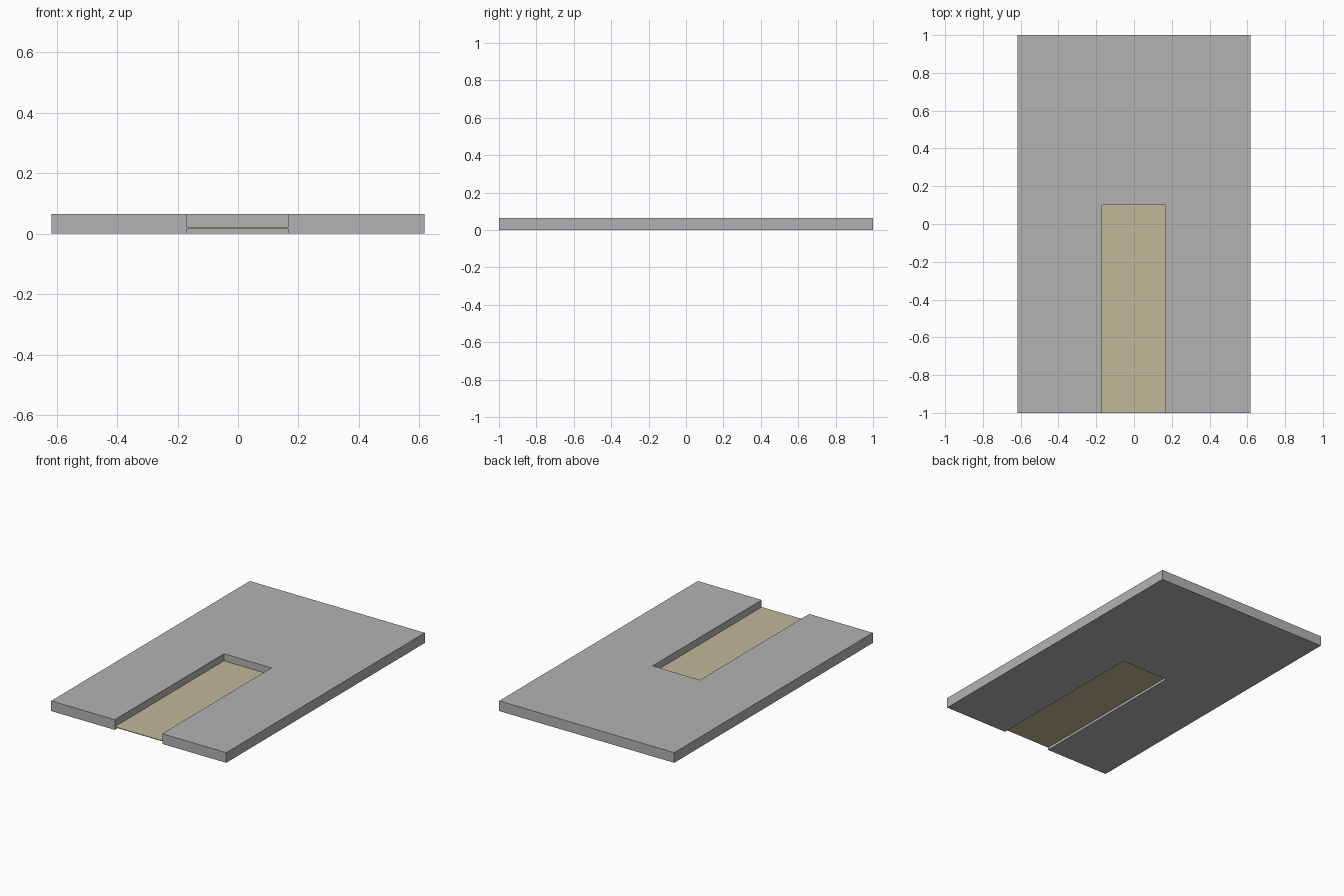
import bpy
import bmesh

cube = bpy.data.objects.get("Cube")
if cube:
    bpy.data.objects.remove(cube, do_unlink=True)


def make_material(name, rgb):
    mat = bpy.data.materials.new(name)
    mat.use_nodes = True
    colour = (*rgb, 1.0)
    mat.diffuse_color = colour
    mat.node_tree.nodes["Principled BSDF"].inputs["Base Color"].default_value = colour
    return mat


def extrude_outline(name, outline, bottom, top, mat):
    """Raise a flat outline into a solid between two heights."""
    bm = bmesh.new()
    face = bm.faces.new([bm.verts.new((x, y, bottom)) for x, y in outline])
    result = bmesh.ops.extrude_face_region(bm, geom=[face], use_keep_orig=True)
    raised = [v for v in result["geom"] if isinstance(v, bmesh.types.BMVert)]
    bmesh.ops.translate(bm, verts=raised, vec=(0, 0, top - bottom))
    bmesh.ops.recalc_face_normals(bm, faces=bm.faces)
    mesh = bpy.data.meshes.new(name)
    bm.to_mesh(mesh)
    bm.free()
    mesh.materials.append(mat)
    obj = bpy.data.objects.new(name, mesh)
    bpy.context.collection.objects.link(obj)
    return obj


def rectangle(x0, x1, y0, y1):
    return [(x0, y0), (x1, y0), (x1, y1), (x0, y1)]


grey = make_material("concrete grey", (0.45, 0.45, 0.45))
tan = make_material("sand tan", (0.53, 0.48, 0.32))

HALF_WIDTH, HEIGHT = 0.617, 0.065
SLOT_LEFT, SLOT_RIGHT, SLOT_END = 0.166, -0.169, 0.10
SEAM = -0.82

# U-shaped slab, open at the front
extrude_outline("slab", [
    (-HALF_WIDTH, -1), (SLOT_RIGHT, -1), (SLOT_RIGHT, SLOT_END),
    (SLOT_LEFT, SLOT_END), (SLOT_LEFT, -1), (HALF_WIDTH, -1),
    (HALF_WIDTH, 1), (-HALF_WIDTH, 1)], 0, HEIGHT, grey)

# Sunken floor in the slot, with a thinner strip at the opening
extrude_outline("slot_floor", rectangle(SLOT_RIGHT, SLOT_LEFT, SEAM, SLOT_END),
                0.015, 0.02, tan)
extrude_outline("slot_floor_front", rectangle(SLOT_RIGHT, SLOT_LEFT, -1, SEAM),
                0.016, 0.02, tan)
